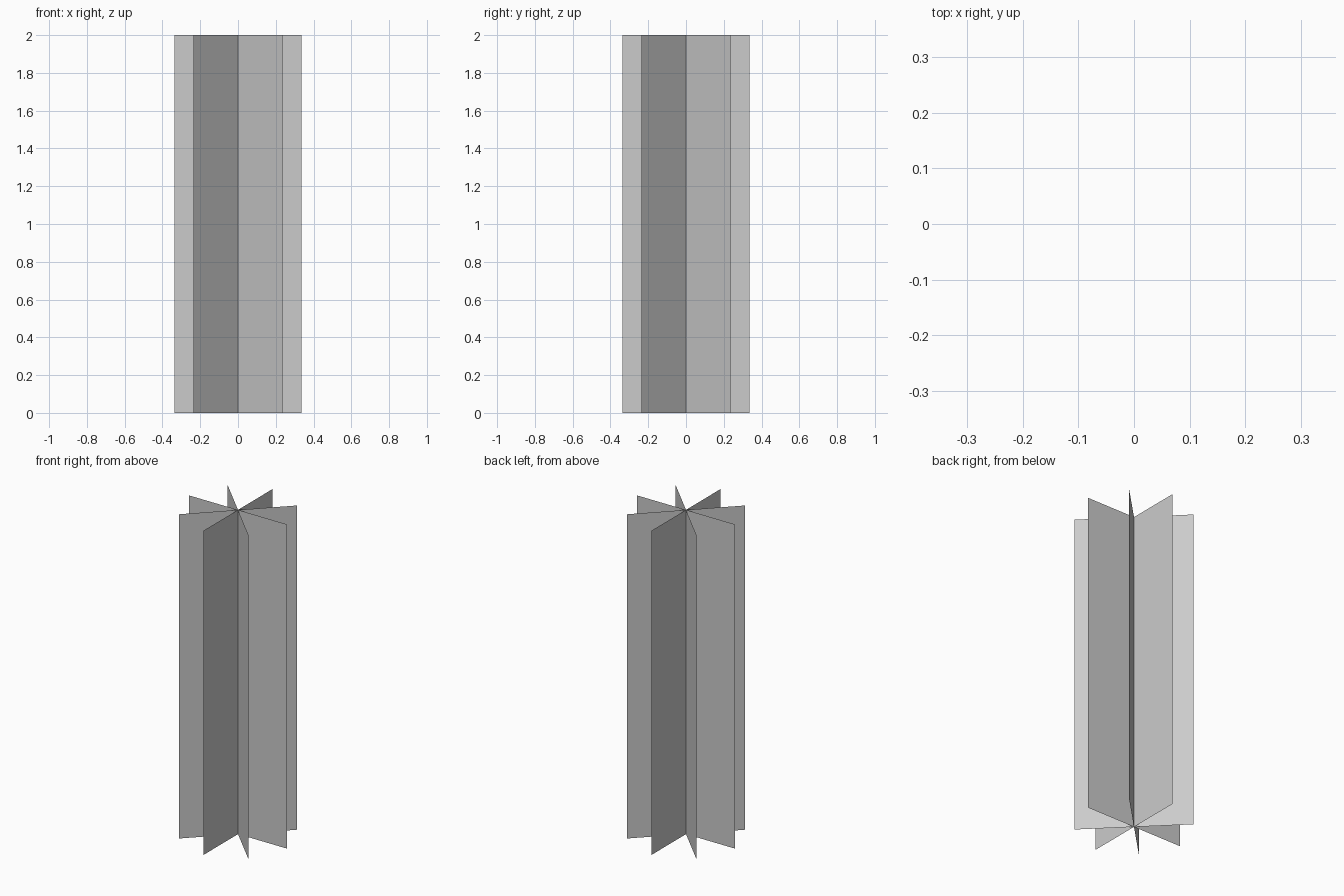
import bpy
from math import radians, cos, sin

if "Cube" in bpy.data.objects:
    bpy.data.objects.remove(bpy.data.objects["Cube"])

HALF_WIDTH = 0.335
HEIGHT = 2.0


def crossed_card(name, angle):
    """Upright flat card through the central axis, turned by angle."""
    x, y = HALF_WIDTH * cos(angle), HALF_WIDTH * sin(angle)
    mesh = bpy.data.meshes.new(name)
    mesh.from_pydata([(-x, -y, 0), (x, y, 0), (x, y, HEIGHT), (-x, -y, HEIGHT)],
                     [], [(0, 1, 2, 3)])
    obj = bpy.data.objects.new(name, mesh)
    bpy.context.collection.objects.link(obj)
    return obj


# Four cards crossing every 45 degrees
for i in range(4):
    crossed_card(f"crossed_card_{i + 1}", radians(45 * i))
